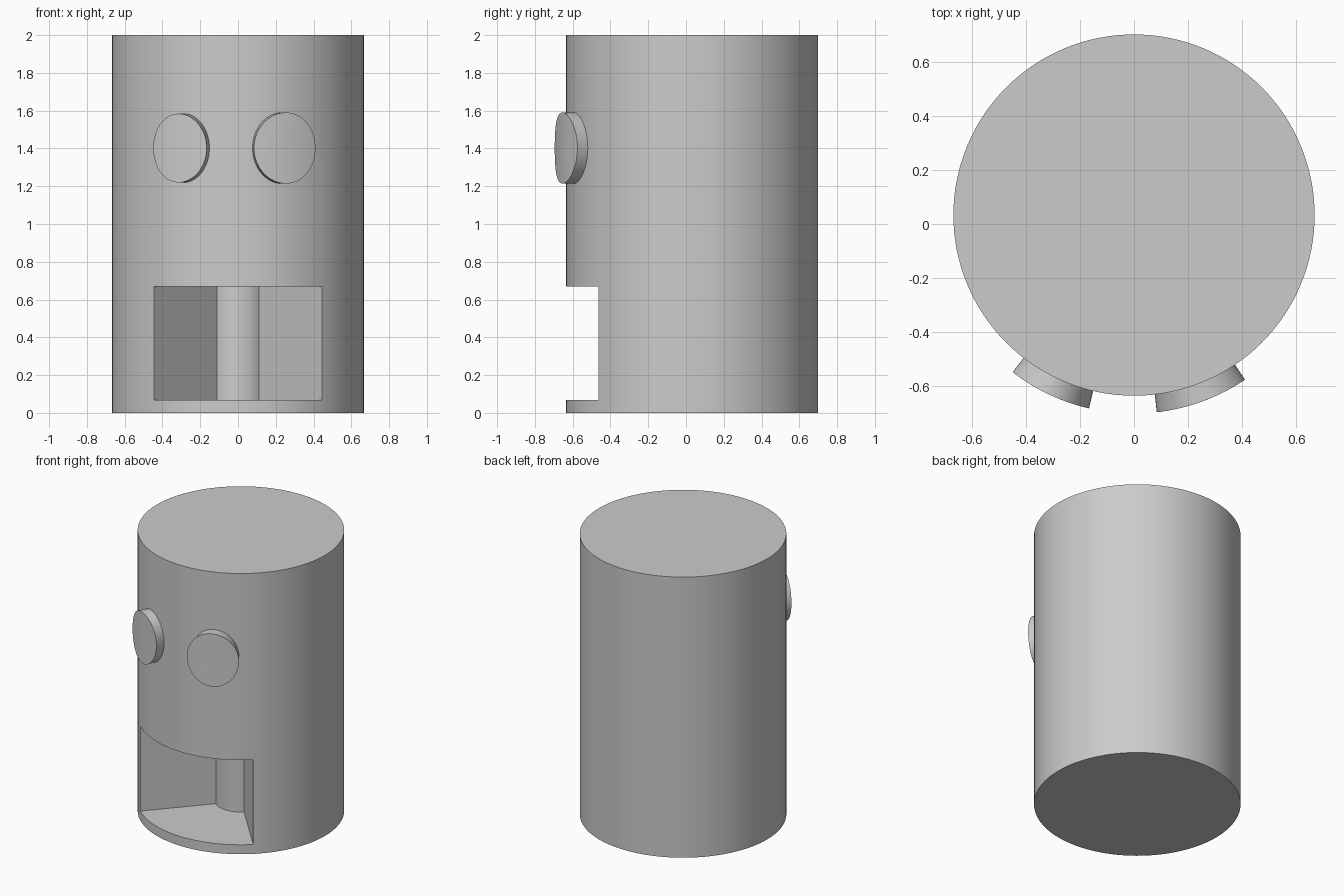
import bpy, bmesh
from math import sin, cos, pi, radians, asin

if "Cube" in bpy.data.objects:
    bpy.data.objects.remove(bpy.data.objects["Cube"])

AXIS_Y = 0.033       # the drum sits slightly behind the origin
RADIUS = 0.667
HEIGHT = 2.0

grey = bpy.data.materials.new("plain grey")
grey.use_nodes = True
grey.diffuse_color = (0.6, 0.6, 0.6, 1)
grey.node_tree.nodes["Principled BSDF"].inputs["Base Color"].default_value = (0.6, 0.6, 0.6, 1)


def around(angle, r, z):
    """Point at an angle from the front, measured about the drum axis."""
    return (r * sin(angle), AXIS_Y - r * cos(angle), z)


def make_object(name, bm):
    bmesh.ops.recalc_face_normals(bm, faces=bm.faces)
    mesh = bpy.data.meshes.new(name)
    bm.to_mesh(mesh)
    bm.free()
    mesh.materials.append(grey)
    obj = bpy.data.objects.new(name, mesh)
    bpy.context.collection.objects.link(obj)
    return obj


def prism(name, outline, z0, z1):
    """Extrude a list of (angle, radius) points from z0 to z1."""
    bm = bmesh.new()
    face = bm.faces.new([bm.verts.new(around(a, r, z0)) for a, r in outline])
    top = bmesh.ops.extrude_face_region(bm, geom=[face])["geom"]
    verts = [v for v in top if isinstance(v, bmesh.types.BMVert)]
    bmesh.ops.translate(bm, verts=verts, vec=(0, 0, z1 - z0))
    return make_object(name, bm)


def smooth(obj):
    bpy.ops.object.select_all(action="DESELECT")
    obj.select_set(True)
    bpy.context.view_layer.objects.active = obj
    bpy.ops.object.shade_smooth_by_angle(angle=radians(30))


def curved_disc(name, centre, half_angle, z, half_height, r_in, r_out, n=64):
    """Round plate wrapped on the drum, with a radial rim."""
    bm = bmesh.new()
    rings = []
    for scale, r in ((1, r_in), (1, r_out), (0.75, r_out), (0.5, r_out), (0.25, r_out)):
        rings.append([bm.verts.new(around(centre + scale * half_angle * cos(t), r,
                                          z + scale * half_height * sin(t)))
                      for t in (2 * pi * i / n for i in range(n))])
    for a, b in zip(rings, rings[1:]):
        for i in range(n):
            j = (i + 1) % n
            bm.faces.new((a[i], a[j], b[j], b[i]))
    pole = bm.verts.new(around(centre, r_out, z))
    for i in range(n):
        bm.faces.new((rings[-1][i], rings[-1][(i + 1) % n], pole))
    bm.faces.new(rings[0])
    smooth(make_object(name, bm))


# Drum body
body = prism("body", [(2 * pi * i / 128, RADIUS) for i in range(128)], 0, HEIGHT)

# Wedge-shaped opening that leaves a round core at the back
half = asin(0.445 / RADIUS)
steps = [half * (i / 12 - 1) for i in range(25)]
wedge = prism("opening_cutter",
              [(a, 0.167) for a in steps] + [(a, 0.9) for a in reversed(steps)],
              0.067, 0.67)
wedge.hide_render = True
cut = body.modifiers.new("opening", "BOOLEAN")
cut.operation = "DIFFERENCE"
cut.solver = "EXACT"
cut.object = wedge
bpy.context.view_layer.objects.active = body
bpy.ops.object.modifier_apply(modifier=cut.name)
bpy.data.objects.remove(wedge)
smooth(body)

# Eyes, slightly uneven in size and placing
curved_disc("right_eye", radians(-25.4), radians(12.3), 1.402, 0.182, 0.65, 0.733)
curved_disc("left_eye", radians(20.3), radians(13.7), 1.402, 0.188, 0.65, 0.733)
